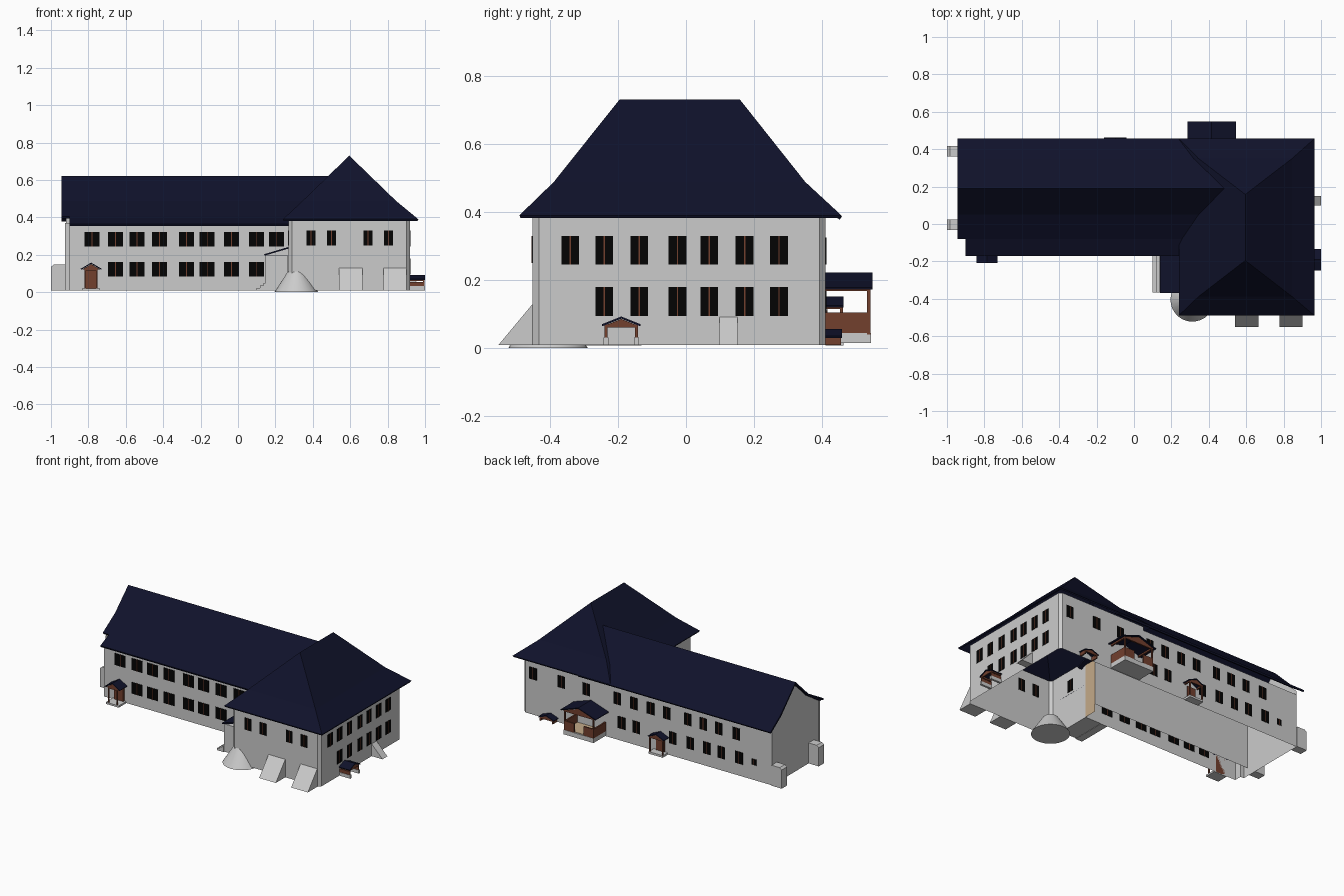
import bpy, bmesh, math
from mathutils import Matrix, Vector

if "Cube" in bpy.data.objects:
    bpy.data.objects.remove(bpy.data.objects["Cube"])


def material(name, rgb):
    m = bpy.data.materials.new(name)
    m.diffuse_color = (*rgb, 1)
    m.use_nodes = True
    m.node_tree.nodes["Principled BSDF"].inputs["Base Color"].default_value = m.diffuse_color
    return m


NAVY = material("navy_tiles", (0.005, 0.006, 0.024))
WOOD = material("brown_wood", (0.17, 0.05, 0.027))
GLASS = material("dark_glass", (0.001, 0.001, 0.001))
TAN = material("tan_boards", (0.55, 0.40, 0.25))


def mesh(name, verts, faces, mat=None, M=Matrix(), up=False, thick=0):
    me = bpy.data.meshes.new(name)
    me.from_pydata([M @ Vector(v) for v in verts], [], faces)
    bm = bmesh.new()
    bm.from_mesh(me)
    bm.normal_update()
    if up:
        bmesh.ops.reverse_faces(bm, faces=[f for f in bm.faces if f.normal.z < 0])
    else:
        bmesh.ops.recalc_face_normals(bm, faces=bm.faces)
    bm.to_mesh(me)
    bm.free()
    ob = bpy.data.objects.new(name, me)
    bpy.context.collection.objects.link(ob)
    if mat:
        me.materials.append(mat)
    if thick:
        s = ob.modifiers.new("thickness", "SOLIDIFY")
        s.thickness, s.offset = thick, -1
    return ob


BOX_F = [(0, 1, 3, 2), (4, 6, 7, 5), (0, 4, 5, 1), (2, 3, 7, 6), (0, 2, 6, 4), (1, 5, 7, 3)]


def boxes(name, spans, mat=None, M=Matrix()):
    """One object from several (x0, x1, y0, y1, z0, z1) boxes."""
    v, f = [], []
    for x0, x1, y0, y1, z0, z1 in spans:
        f += [tuple(i + len(v) for i in q) for q in BOX_F]
        v += [(x, y, z) for x in (x0, x1) for y in (y0, y1) for z in (z0, z1)]
    return mesh(name, v, f, mat, M)


def prism(name, profile, x0, x1, mat=None, M=Matrix()):
    """Closed (y, z) profile swept along x."""
    n = len(profile)
    v = [(x, y, z) for x in (x0, x1) for y, z in profile]
    f = [tuple(range(n)), tuple(range(n, 2 * n))]
    f += [(i, (i + 1) % n, n + (i + 1) % n, n + i) for i in range(n)]
    return mesh(name, v, f, mat, M)


def sheet(name, profile, x0, x1):
    """Open (y, z) roof profile swept along x."""
    n = len(profile)
    v = [(x, y, z) for x in (x0, x1) for y, z in profile]
    return mesh(name, v, [(i, i + 1, n + i + 1, n + i) for i in range(n - 1)],
                NAVY, up=True, thick=0.012)


def side(x, y, deg):
    """Wall frame: local x runs along the wall, local -y points outward."""
    return Matrix.Translation((x, y, 0)) @ Matrix.Rotation(math.radians(deg), 4, "Z")


def walls(name, path, z0, z1, mat=None):
    """Upright wall along an open (x, y) path."""
    n = len(path)
    v = [(x, y, z) for z in (z0, z1) for x, y in path]
    mesh(name, v, [(i, i + 1, n + i + 1, n + i) for i in range(n - 1)], mat)


# Long wing: walls, gable end, inner wall
FRONT, BACK = -0.13, 0.41
walls("long_wing_walls", [(0.27, BACK), (-0.925, BACK), (-0.925, -0.08), (-0.9, -0.08),
                          (-0.9, FRONT), (0.27, FRONT)], 0.01, 0.37)
gable = [(BACK, 0.37), (BACK, 0.395), (0.35, 0.45), (0.19, 0.605), (0.05, 0.475), (-0.08, 0.39), (-0.08, 0.37)]
mesh("gable_wall", [(-0.925, y, z) for y, z in gable], [tuple(range(7))])
walls("inner_wall", [(-0.92, -0.04), (0.27, -0.04)], 0.06, 0.4)
walls("inner_boarding", [(0.27, -0.04), (0.27, FRONT)], 0.01, 0.37, TAN)

# Long wing roof, the front eave strip starts further in
sheet("long_wing_roof", [(0.458, 0.387), (0.35, 0.463), (0.19, 0.622), (0.05, 0.488), (-0.08, 0.405)], -0.945, 0.48)
sheet("front_eave_strip", [(-0.08, 0.405), (-0.17, 0.365)], -0.9, 0.3)

# Cross wing with chamfered corners
x0, x1, y0, y1, c = 0.27, 0.92, -0.45, BACK, 0.018
walls("cross_wing_walls", [(x0, FRONT), (x0, y0 + c), (x0 + c, y0), (x1 - c, y0), (x1, y0 + c),
                           (x1, y1 - c), (x1 - c, y1), (x0, y1)], 0.01, 0.395)

# Hipped roof with a flared eave
rings = [(0.24, 0.964, -0.489, 0.456, 0.39), (0.345, 0.845, -0.388, 0.35, 0.488),
         (0.595, 0.595, -0.195, 0.158, 0.73)]
v = [p for a, b, d, e, z in rings[:2] for p in ((a, d, z), (b, d, z), (b, e, z), (a, e, z))]
v += [(0.595, -0.195, 0.73), (0.595, 0.158, 0.73)]
f = [(i, (i + 1) % 4, 4 + (i + 1) % 4, 4 + i) for i in range(4)]
f += [(4, 5, 8), (5, 6, 9, 8), (6, 7, 9), (7, 4, 8, 9)]
mesh("cross_wing_roof", v, f, NAVY, up=True, thick=0.01)


# Windows: dark panes with a brown mullion
def windows(name, M, rows):
    panes, bars = [], []
    for centres, w, z0, z1 in rows:
        for u in centres:
            panes.append((u - w / 2, u + w / 2, -0.002, 0.002, z0, z1))
            bars.append((u - 0.002, u + 0.002, -0.003, 0.003, z0, z1))
    boxes(name + "_panes", panes, GLASS, M)
    boxes(name + "_mullions", bars, WOOD, M)


low = [-0.655, -0.54, -0.42, -0.275, -0.165, -0.035, 0.1]
windows("front_windows", side(0, FRONT, 0),
        [([-0.78] + low + [0.205], 0.08, 0.243, 0.322), (low, 0.08, 0.085, 0.162)])
windows("cross_front_windows", side(0, y0, 0), [([0.39, 0.5, 0.695, 0.805], 0.05, 0.25, 0.33)])
windows("cross_left_window", side(x0, 0, -90), [([0.27], 0.05, 0.25, 0.33)])
right = [-0.34, -0.24, -0.137, -0.025, 0.068, 0.172, 0.273]
windows("right_windows", side(x1, 0, 90),
        [(right, 0.052, 0.245, 0.33), (right[1:], 0.052, 0.095, 0.18)])
up_back = [0.845, 0.635, 0.45, 0.22, 0.1, -0.025, -0.145, -0.3, -0.415, -0.53, -0.66]
low_back = [0.19, 0.08, -0.19, -0.32, -0.44, -0.55, -0.68]
windows("back_windows", side(0, BACK, 180),
        [([-x for x in up_back], 0.055, 0.245, 0.325), ([-x for x in low_back], 0.055, 0.09, 0.17),
         ([0.79], 0.035, 0.11, 0.15)])


# Gabled porches: roof, gable, posts and beams
def porch(name, M, w, d, eave, peak, base, post=0.008, spread=0.85):
    h = w / 2
    mesh(name + "_roof", [(-h, 0, eave), (0, 0, peak), (h, 0, eave),
                          (-h, -d, eave), (0, -d, peak), (h, -d, eave)],
         [(0, 1, 4, 3), (1, 2, 5, 4)], NAVY, M, up=True, thick=0.006)
    k = h * 0.9
    rise = eave + (peak - eave) * 0.9 - 0.005
    mesh(name + "_gable", [(-k, -d * 0.95, eave - 0.005), (k, -d * 0.95, eave - 0.005), (0, -d * 0.95, rise)],
         [(0, 1, 2)], WOOD, M)
    k = h * spread
    boxes(name + "_frame",
          [(a, a + post, -d * 0.95, -d * 0.95 + post, base, eave) for a in (-k, k - post)]
          + [(a, a + post, -d * 0.95, 0, eave - 0.01, eave) for a in (-k, k - post)]
          + [(-k, k, -d * 0.95, -d * 0.95 + post, eave - 0.01, eave)], WOOD, M)
    return k


M = side(-0.785, FRONT, 0)
porch("front_porch", M, 0.113, 0.078, 0.125, 0.158, 0.02, spread=0.62)
boxes("front_door", [(-0.035, 0.035, -0.012, 0, 0.012, 0.122)], WOOD, M)
boxes("front_doorstep", [(-0.048, 0.048, -0.078, 0, 0.008, 0.02)], None, M)

M = side(x1, -0.19, 90)
k = porch("right_porch", M, 0.115, 0.08, 0.07, 0.093, 0.03)
boxes("right_porch_bases", [(a, a + 0.014, -0.08, 0, 0.01, 0.032) for a in (-k - 0.003, k - 0.011)], None, M)
boxes("right_porch_rails", [(a, a + 0.008, -0.074, 0, 0.032, 0.055) for a in (-k, k - 0.008)], WOOD, M)

M = side(0.415, BACK, 180)
k = porch("back_veranda", M, 0.26, 0.138, 0.178, 0.222, 0.04, 0.01)
boxes("veranda_base", [(-k, k, -0.133, 0, 0.015, 0.045)], None, M)
boxes("veranda_floor", [(-k + 0.01, k - 0.01, -0.125, 0, 0.045, 0.048)], TAN, M)
boxes("veranda_parapet", [(-k, -k + 0.01, -0.131, 0, 0.045, 0.105), (k - 0.01, k, -0.131, 0, 0.045, 0.105),
                          (-k, -0.035, -0.131, -0.121, 0.045, 0.105),
                          (0.035, k, -0.131, -0.121, 0.045, 0.105)], WOOD, M)

M = side(-0.1, BACK, 180)
porch("back_porch", M, 0.12, 0.053, 0.125, 0.152, 0.02)
boxes("back_porch_door", [(-0.03, 0.03, -0.006, 0, 0.02, 0.11)], WOOD, M)
boxes("back_porch_step", [(-0.052, 0.052, -0.053, 0, 0.008, 0.022)], None, M)

M = side(0.715, BACK, 180)
porch("cellar_porch", M, 0.115, 0.048, 0.036, 0.057, 0.01)
boxes("cellar_porch_sides", [(a, a + 0.008, -0.045, 0, 0.01, 0.035) for a in (-0.049, 0.041)], WOOD, M)

# Sloped buttresses
for i, cx in enumerate((0.603, 0.84)):
    prism(f"front_buttress_{i + 1}", [(0, 0.01), (-0.1, 0.01), (0, 0.13)],
          -0.062, 0.062, None, side(cx, y0, 0))
prism("right_buttress", [(0, 0.01), (-0.08, 0.01), (0, 0.092)], -0.026, 0.026, None, side(x1, 0.125, 90))
for i, cy in enumerate((0.388, -0.003)):
    prism(f"left_pier_{i + 1}", [(0, 0.01), (-0.075, 0.01), (-0.075, 0.135), (-0.06, 0.147), (0, 0.147)],
          -0.028, 0.028, None, side(-0.925, cy, -90))

# Round corner buttress
bpy.ops.mesh.primitive_cone_add(vertices=32, radius1=0.117, radius2=0.046, depth=0.11,
                                location=(0.312, -0.405, 0.055))
bpy.context.object.name = "round_buttress"
bpy.ops.object.shade_smooth_by_angle()

# Lean-to in the inner corner with steps beside it
boxes("lean_to", [(0.148, 0.268, -0.36, FRONT, 0.01, 0.195)])
mesh("lean_to_roof", [(0.14, -0.37, 0.203), (0.268, -0.37, 0.241), (0.268, FRONT, 0.241), (0.14, FRONT, 0.203)],
     [(0, 1, 2, 3)], NAVY, up=True, thick=0.008)
boxes("lean_to_steps", [(0.1 + i * 0.018, 0.15, -0.365, FRONT, 0.008, 0.022 + i * 0.014) for i in range(3)])
